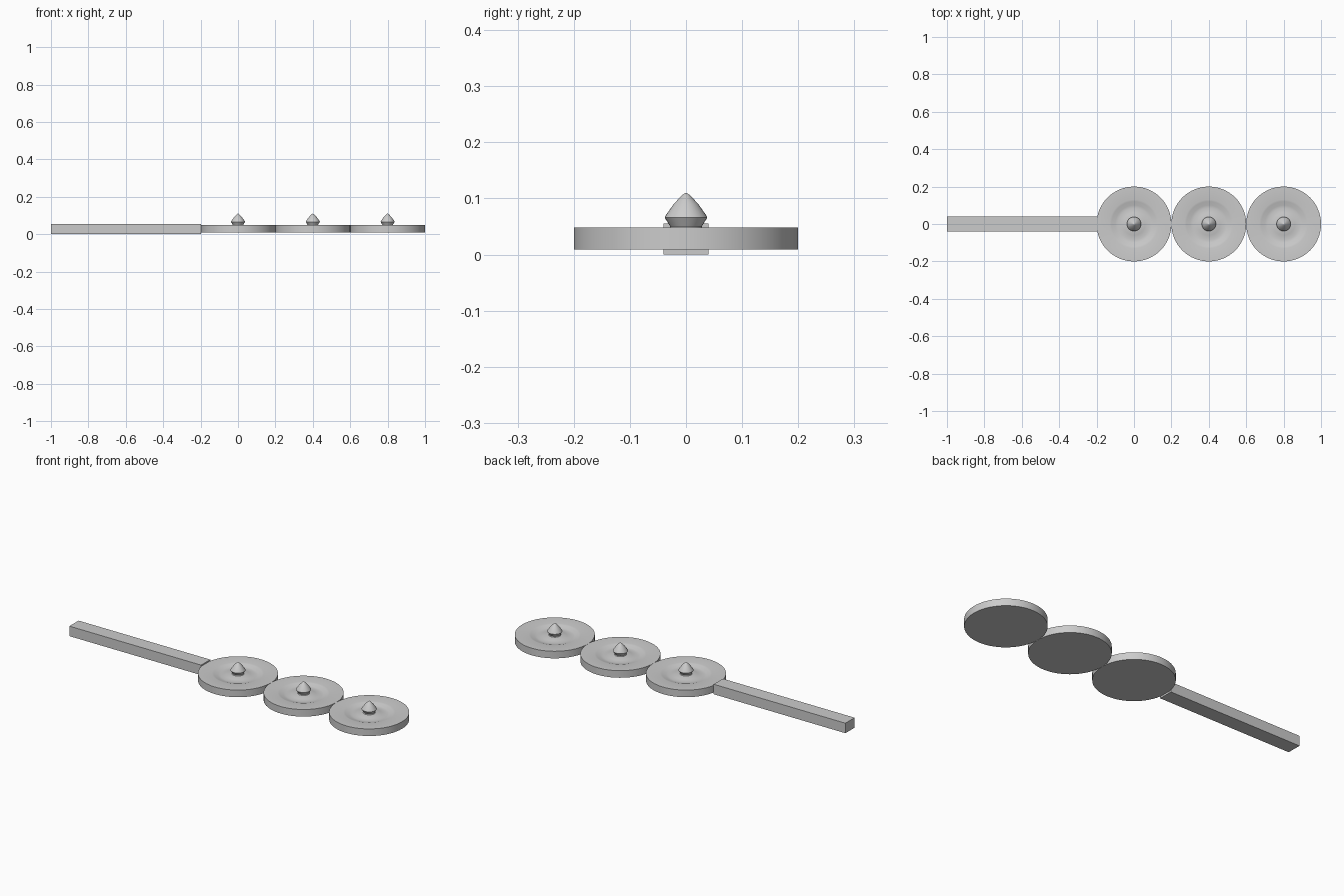
import bpy, bmesh, math

cube = bpy.data.objects.get("Cube")
if cube:
    bpy.data.objects.remove(cube, do_unlink=True)

grey = bpy.data.materials.new("light grey")
grey.use_nodes = True
grey.diffuse_color = (0.6, 0.6, 0.6, 1)
grey.node_tree.nodes["Principled BSDF"].inputs["Base Color"].default_value = (0.6, 0.6, 0.6, 1)


def finish(name, bm):
    mesh = bpy.data.meshes.new(name)
    bmesh.ops.recalc_face_normals(bm, faces=bm.faces)
    bm.to_mesh(mesh)
    bm.free()
    mesh.materials.append(grey)
    obj = bpy.data.objects.new(name, mesh)
    bpy.context.collection.objects.link(obj)
    return obj


def lathe(name, profile, x, steps=64):
    """Spin a radius/height profile about the vertical axis."""
    bm = bmesh.new()
    verts = [bm.verts.new((r, 0, z)) for r, z in profile]
    edges = [bm.edges.new(pair) for pair in zip(verts, verts[1:])]
    bmesh.ops.spin(bm, geom=verts + edges, cent=(0, 0, 0), axis=(0, 0, 1),
                   angle=math.tau, steps=steps)
    bmesh.ops.remove_doubles(bm, verts=bm.verts, dist=0.00005)
    obj = finish(name, bm)
    obj.location.x = x
    bpy.ops.object.select_all(action="DESELECT")
    obj.select_set(True)
    bpy.context.view_layer.objects.active = obj
    bpy.ops.object.shade_smooth_by_angle(angle=math.radians(25))
    return obj


# Dished disc with a shallow ring groove, and a knob with a waist and pointed cap
disc_profile = [(0, 0.009), (0.2, 0.009), (0.2, 0.048), (0.13, 0.048), (0.12, 0.046),
                (0.1, 0.039), (0.085, 0.037), (0.06, 0.04), (0.035, 0.046), (0, 0.046)]
knob_profile = [(0, 0.04), (0.034, 0.04), (0.028, 0.05), (0.038, 0.066), (0.036, 0.07),
                (0.022, 0.09), (0.008, 0.105), (0.003, 0.109), (0, 0.11)]
for place, x in (("inner", 0.0), ("middle", 0.4), ("outer", 0.8)):
    lathe(place + "_disc", disc_profile, x)
    lathe(place + "_knob", knob_profile, x, 32)

# Straight square handle
bm = bmesh.new()
bmesh.ops.create_cube(bm, size=1)
bmesh.ops.scale(bm, vec=(0.803, 0.08, 0.055), verts=bm.verts)
bmesh.ops.translate(bm, vec=(-0.5985, 0, 0.0275), verts=bm.verts)
finish("handle", bm)
